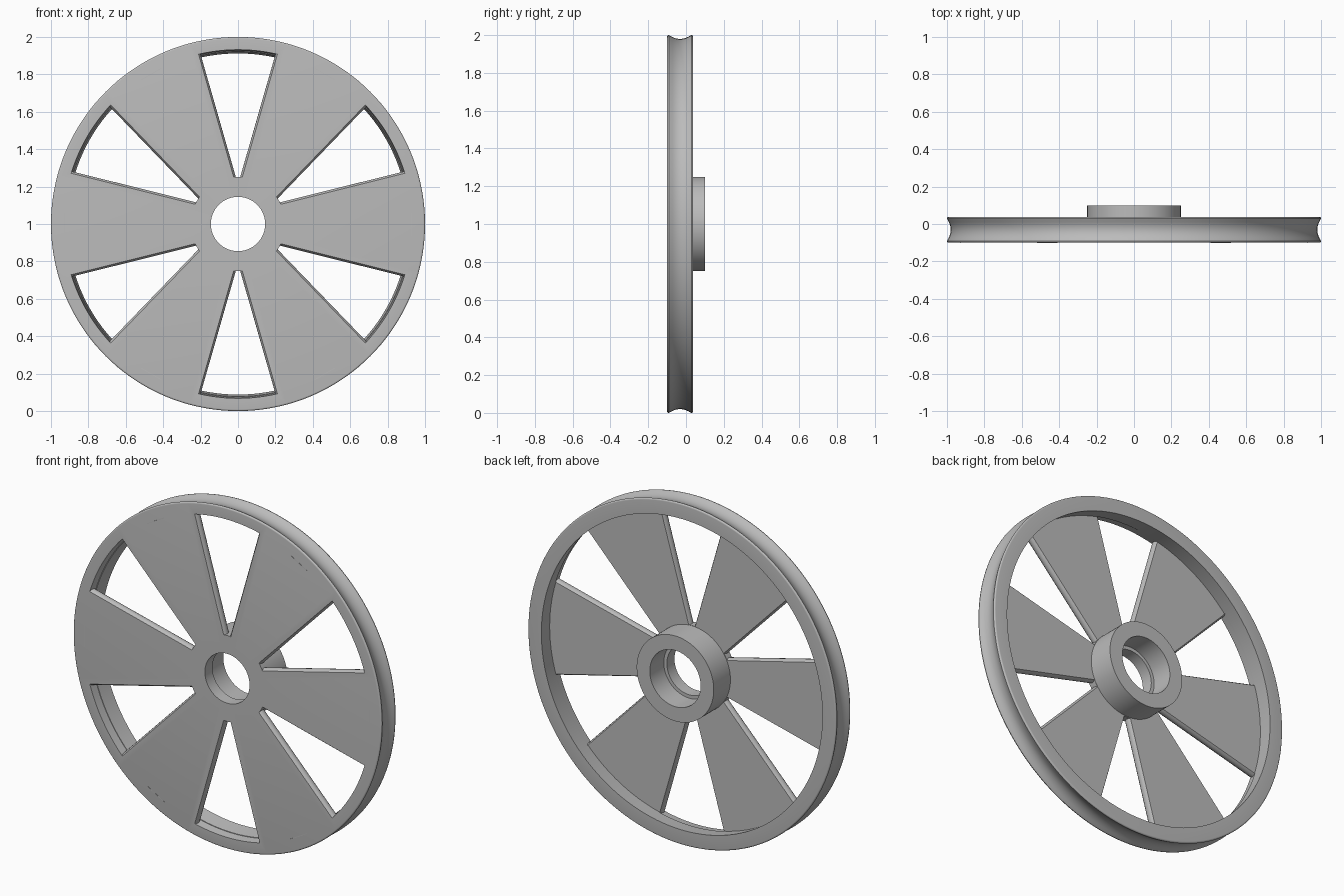
import bpy, bmesh, math
from mathutils import Vector, Matrix

cube = bpy.data.objects.get("Cube")
if cube:
    bpy.data.objects.remove(cube, do_unlink=True)

grey = bpy.data.materials.new("plain grey")
grey.use_nodes = True
colour = (0.5, 0.5, 0.5, 1)
grey.diffuse_color = colour
grey.node_tree.nodes["Principled BSDF"].inputs["Base Color"].default_value = colour

FRONT, RIM_BACK, PLATE_BACK, HUB_BACK = -0.1, 0.038, -0.055, 0.1
STEPS = 144


def add_object(name, bm):
    bmesh.ops.recalc_face_normals(bm, faces=bm.faces)
    mesh = bpy.data.meshes.new(name)
    bm.to_mesh(mesh)
    bm.free()
    ob = bpy.data.objects.new(name, mesh)
    ob.location.z = 1
    mesh.materials.append(grey)
    bpy.context.collection.objects.link(ob)
    return ob


def arc(r, y, size, start, end, n=5):
    """Points (radius, y) on an arc; 90 degrees points outward."""
    angles = [math.radians(start + (end - start) * i / n) for i in range(n + 1)]
    return [(r + size * math.sin(a), y + size * math.cos(a)) for a in angles]


# Cross-section of the wheel: front face, grooved tread, rim, plate, hub and bore
lip = 0.009
mid = (FRONT + RIM_BACK) / 2
half = (RIM_BACK - FRONT) / 2 - lip * 1.3
groove = [(1 - 0.02 * (1 - t * t), mid + half * t)
          for t in [i / 7 for i in range(-6, 7)]]
profile = [(0.145, FRONT)]
profile += arc(1 - lip, FRONT + lip, lip, 180, 90)
profile += groove
profile += arc(1 - lip, RIM_BACK - lip, lip, 90, 0)
profile += [(0.912, RIM_BACK), (0.923, PLATE_BACK), (0.25, PLATE_BACK),
            (0.25, HUB_BACK), (0.165, HUB_BACK), (0.165, -0.03), (0.145, -0.03)]

bm = bmesh.new()
rings = []
for step in range(STEPS):
    a = 2 * math.pi * step / STEPS
    rings.append([bm.verts.new((r * math.cos(a), y, r * math.sin(a))) for r, y in profile])
for i in range(STEPS):
    here, there = rings[i], rings[(i + 1) % STEPS]
    for j in range(len(profile)):
        k = (j + 1) % len(profile)
        bm.faces.new((here[j], here[k], there[k], there[j]))
wheel = add_object("spoked_wheel", bm)


# Window cutters between the spokes, waisted so the spoke sides bulge
def window_outline(y, pinch, outer, turn):
    inner, n = 0.252, 12
    points = []
    for r, half_gap, flip in ((outer, 0.211, 1), (inner, 0.023, -1)):
        spread = math.asin((half_gap - pinch) / r)
        for i in range(n + 1):
            a = turn + flip * spread * (2 * i / n - 1)
            points.append(Vector((r * math.cos(a), y, r * math.sin(a))))
    return points


sections = [(-0.12, 0, 0.932), (FRONT, 0, 0.932), (-0.09, 0.008, 0.931),
            (-0.0775, 0.011, 0.929), (-0.065, 0.008, 0.928), (-0.052, 0, 0.926)]
bm = bmesh.new()
for w in range(6):
    turn = math.radians(30 + 60 * w)
    loops = [[bm.verts.new(p) for p in window_outline(*s, turn)] for s in sections]
    for a, b in zip(loops, loops[1:]):
        for i in range(len(a)):
            j = (i + 1) % len(a)
            bm.faces.new((a[i], a[j], b[j], b[i]))
    bm.faces.new(loops[0])
    bm.faces.new(loops[-1])
cutter = add_object("window_cutter", bm)
cutter.hide_render = True

cut = wheel.modifiers.new("windows", 'BOOLEAN')
cut.object = cutter
cut.operation = 'DIFFERENCE'
cut.solver = 'EXACT'
bpy.context.view_layer.objects.active = wheel
wheel.select_set(True)
bpy.context.view_layer.update()
bpy.ops.object.modifier_apply(modifier=cut.name)
bpy.data.objects.remove(cutter, do_unlink=True)
bpy.ops.object.shade_smooth_by_angle(angle=math.radians(30))

# Fine tangential ridges where the spokes meet the rim
bm = bmesh.new()
for w in range(6):
    place = (Matrix.Rotation(math.radians(60 * w), 4, 'Y')
             @ Matrix.Translation((0.926, FRONT, 0))
             @ Matrix.Diagonal((0.003, 0.002, 0.125, 1)))
    bmesh.ops.create_cube(bm, size=1, matrix=place)
add_object("spoke_end_ridges", bm)
